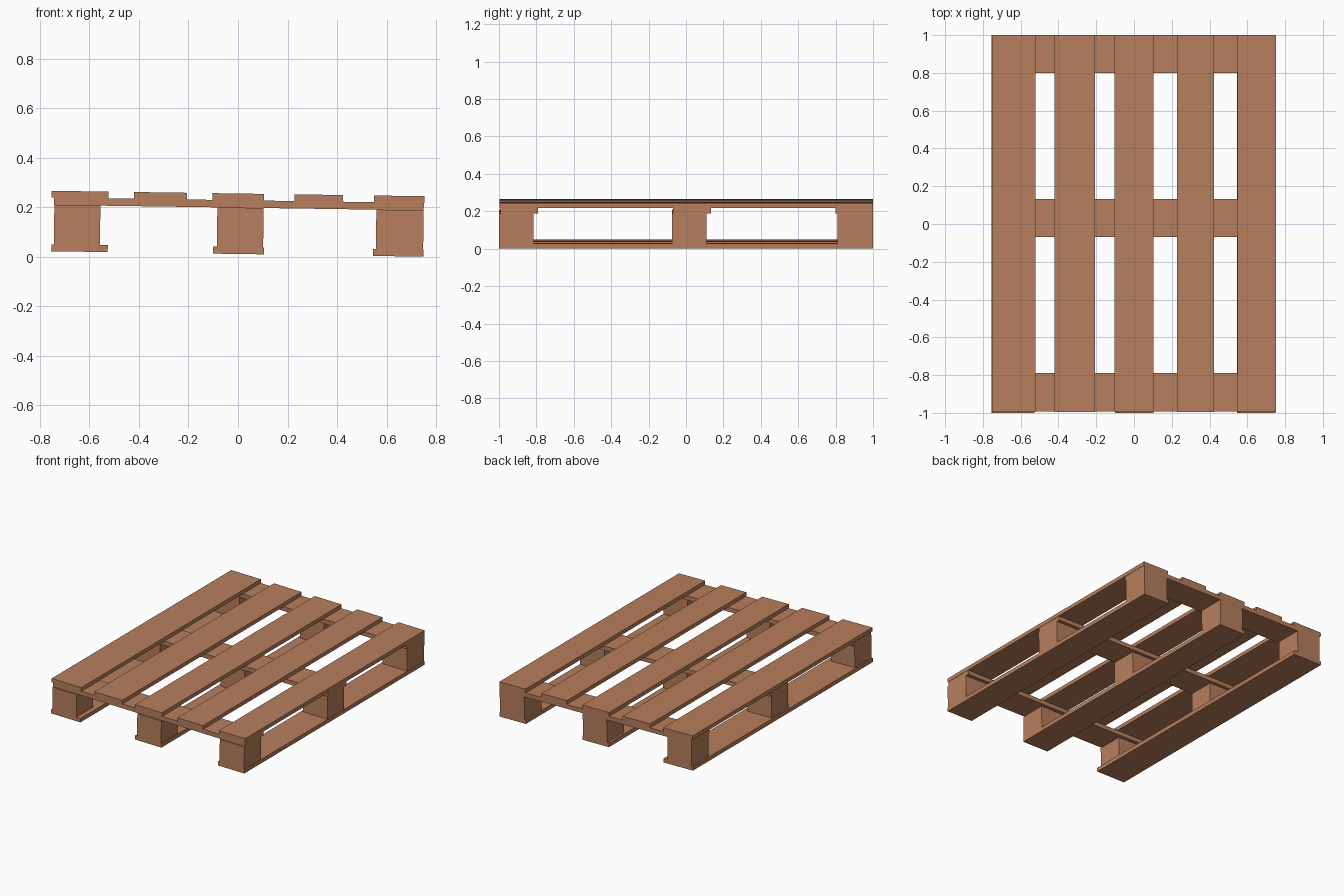
import bpy, math
from mathutils import Matrix, Vector

if "Cube" in bpy.data.objects:
    bpy.data.objects.remove(bpy.data.objects["Cube"])

wood = bpy.data.materials.new("wood")
wood.diffuse_color = (0.48, 0.21, 0.11, 1)
wood.use_nodes = True
wood.node_tree.nodes["Principled BSDF"].inputs["Base Color"].default_value = wood.diffuse_color

# The whole pallet leans slightly to the right about the y axis
TILT = Matrix.Translation((-0.001, 0, 0.011)) @ Matrix.Rotation(0.0145, 4, 'Y')


def board(name, xs, ys, zs):
    """Box spanning the given x, y and z ranges, leaned with the pallet."""
    lo, hi = Vector((xs[0], ys[0], zs[0])), Vector((xs[1], ys[1], zs[1]))
    bpy.ops.mesh.primitive_cube_add(size=1)
    ob = bpy.context.object
    ob.name = name
    ob.data.transform(TILT @ Matrix.Translation((lo + hi) / 2)
                      @ Matrix.Diagonal((*(hi - lo), 1)))
    ob.data.materials.append(wood)
    return ob


FULL = (-1, 1)

# Three bottom runners
for i, xs in enumerate([(-0.753, -0.525), (-0.10, 0.105), (0.546, 0.75)]):
    board(f"bottom_board_{i + 1}", xs, FULL, (0, 0.028))

# Nine spacer blocks
for i, xs in enumerate([(-0.743, -0.557), (-0.085, 0.102), (0.557, 0.748)]):
    for j, ys in enumerate([(-1, -0.815), (-0.075, 0.11), (0.81, 1)]):
        board(f"block_{i + 1}_{j + 1}", xs, ys, (0.028, 0.187))

# Three cross boards
for i, ys in enumerate([(-0.992, -0.79), (-0.07, 0.133), (0.80, 1)]):
    board(f"cross_board_{i + 1}", (-0.745, 0.748), ys, (0.187, 0.217))

# Five deck boards
for i, xs in enumerate([(-0.755, -0.525), (-0.423, -0.208), (-0.105, 0.102),
                        (0.225, 0.422), (0.546, 0.75)]):
    board(f"deck_board_{i + 1}", xs, (-0.996, 1), (0.217, 0.244))
